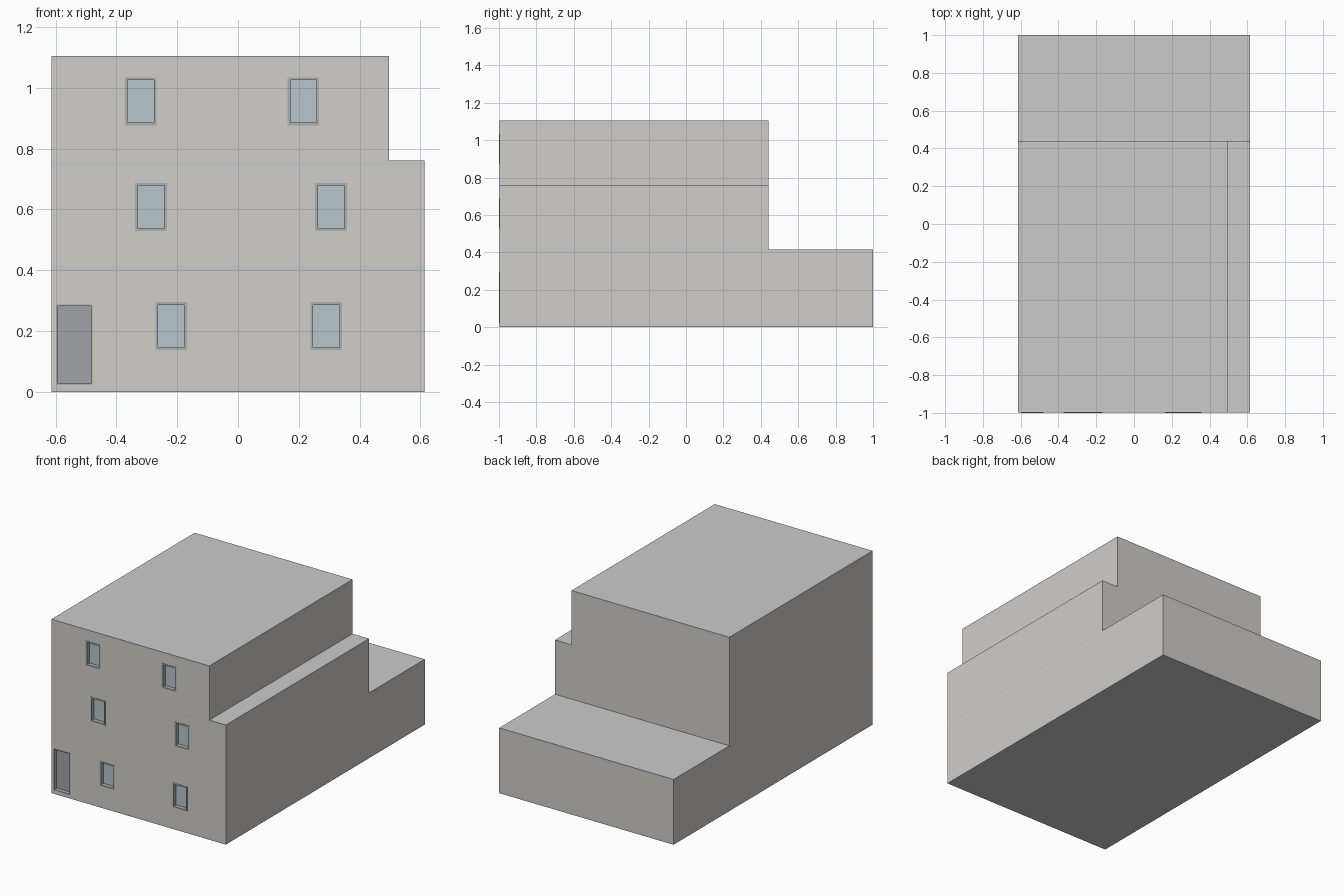
import bpy
import bmesh

if "Cube" in bpy.data.objects:
    bpy.data.objects.remove(bpy.data.objects["Cube"])


def material(name, rgb):
    m = bpy.data.materials.new(name)
    m.diffuse_color = (*rgb, 1)
    m.use_nodes = True
    m.node_tree.nodes["Principled BSDF"].inputs["Base Color"].default_value = m.diffuse_color
    return m


WALL = material("wall_render", (0.63, 0.62, 0.59))
SLAB = material("slab_concrete", (0.57, 0.57, 0.56))
FRAME = material("frame_grey", (0.42, 0.43, 0.43))
GLASS = material("window_glass", (0.48, 0.56, 0.60))
DOOR = material("door_panel", (0.36, 0.37, 0.39))

FRONT = -0.998          # wall face; frames stand slightly proud of it
LEFT, RIGHT = -0.613, 0.613
DEPTH = 0.03            # depth of window and door recesses


def box(name, x, y, z, mat=None):
    bm = bmesh.new()
    bmesh.ops.create_cube(bm, size=1)
    for v in bm.verts:
        v.co = [r[0] if c < 0 else r[1] for c, r in zip(v.co, (x, y, z))]
    me = bpy.data.meshes.new(name)
    bm.to_mesh(me)
    bm.free()
    ob = bpy.data.objects.new(name, me)
    bpy.context.collection.objects.link(ob)
    if mat:
        me.materials.append(mat)
    return ob


def ring(name, x, y, z, w, mat):
    """Rectangular frame of width w, facing -y."""
    bm = bmesh.new()
    loops = []
    for yy, d in ((y[0], 0), (y[0], w), (y[1], w), (y[1], 0)):
        pts = ((x[0] + d, z[0] + d), (x[1] - d, z[0] + d),
               (x[1] - d, z[1] - d), (x[0] + d, z[1] - d))
        loops.append([bm.verts.new((a, yy, b)) for a, b in pts])
    for i in range(4):
        p, q = loops[i], loops[(i + 1) % 4]
        for j in range(4):
            k = (j + 1) % 4
            bm.faces.new((p[j], p[k], q[k], q[j]))
    bmesh.ops.recalc_face_normals(bm, faces=bm.faces)
    me = bpy.data.meshes.new(name)
    bm.to_mesh(me)
    bm.free()
    me.materials.append(mat)
    ob = bpy.data.objects.new(name, me)
    bpy.context.collection.objects.link(ob)


def opening(wall, name, x, z, w, panel_name, panel_mat):
    """Recess in the wall, filled with a frame and a set-back panel."""
    cut = box(name + "_cutter", x, (FRONT - 0.1, FRONT + DEPTH), z)
    cut.hide_render = True
    cut.hide_viewport = True
    cut.display_type = 'WIRE'
    mod = wall.modifiers.new(name + "_hole", 'BOOLEAN')
    mod.operation = 'DIFFERENCE'
    mod.solver = 'EXACT'
    mod.object = cut
    ring(name + "_frame", x, (-1.0, FRONT + DEPTH), z, w, FRAME)
    box(panel_name, (x[0] + w, x[1] - w), (FRONT + 0.024, FRONT + DEPTH),
        (z[0] + w, z[1] - w), panel_mat)


# Ground slab
box("ground_slab", (LEFT, RIGHT), (FRONT, 1.0), (0, 0.02), SLAB)

# Storeys: right edge, back edge, bottom, top, window sill, window centres
storeys = [
    ("ground", RIGHT, 1.0, 0.02, 0.415, 0.137, (-0.220, 0.290)),
    ("middle", RIGHT, 0.44, 0.415, 0.76, 0.529, (-0.286, 0.306)),
    ("upper", 0.497, 0.44, 0.76, 1.105, 0.876, (-0.320, 0.215)),
]
walls = {}
for name, right, back, bottom, top, sill, centres in storeys:
    wall = box(name + "_walls", (LEFT, right), (FRONT, back),
               (bottom, top - 0.018), WALL)
    box(name + "_roof_slab", (LEFT, right), (FRONT, back),
        (top - 0.018, top), SLAB)
    walls[name] = wall
    for side, cx in zip(("left", "right"), centres):
        label = f"{name}_{side}_window"
        opening(wall, label, (cx - 0.052, cx + 0.052), (sill, sill + 0.158),
                0.009, label + "_glass", GLASS)

# Entrance door in the ground storey
opening(walls["ground"], "door", (-0.598, -0.478), (0.023, 0.288),
        0.005, "door_leaf", DOOR)
